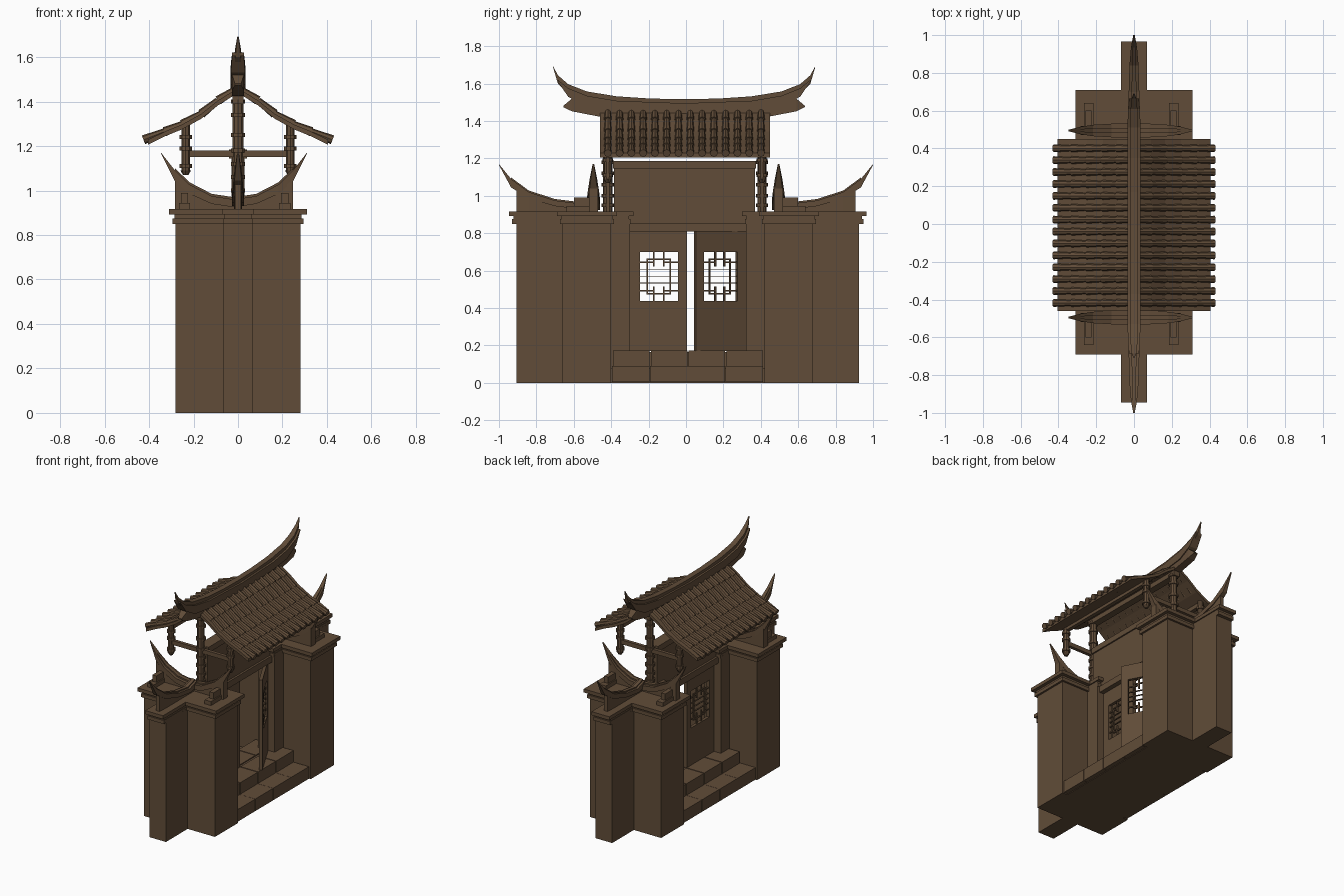
import bpy, bmesh, math
from mathutils import Matrix, Vector

cube = bpy.data.objects.get("Cube")
if cube:
    bpy.data.objects.remove(cube, do_unlink=True)

brown = bpy.data.materials.new("weathered_brown")
brown.use_nodes = True
color = (0.12, 0.073, 0.04, 1)
brown.diffuse_color = color
brown.node_tree.nodes["Principled BSDF"].inputs["Base Color"].default_value = color


def finish(name, bm, matrix=None):
    if matrix:
        bm.transform(matrix)
    bmesh.ops.recalc_face_normals(bm, faces=bm.faces)
    mesh = bpy.data.meshes.new(name)
    bm.to_mesh(mesh)
    bm.free()
    mesh.materials.append(brown)
    obj = bpy.data.objects.new(name, mesh)
    bpy.context.collection.objects.link(obj)
    return obj


def boxes(name, items, matrix=None):
    """One object from boxes given as (x0, x1, y0, y1, z0, z1)."""
    bm = bmesh.new()
    for x0, x1, y0, y1, z0, z1 in items:
        m = Matrix.Translation(((x0 + x1) / 2, (y0 + y1) / 2, (z0 + z1) / 2))
        bmesh.ops.create_cube(bm, size=1, matrix=m @ Matrix.Diagonal((x1 - x0, y1 - y0, z1 - z0, 1)))
    return finish(name, bm, matrix)


def loft(name, stations, matrix=None):
    """Square-section beam along y from stations (y, top, bottom, half_width)."""
    bm = bmesh.new()
    rings = [[bm.verts.new(p) for p in ((-w, y, b), (w, y, b), (w, y, t), (-w, y, t))]
             for y, t, b, w in stations]
    for a, c in zip(rings, rings[1:]):
        for i in range(4):
            j = (i + 1) % 4
            bm.faces.new((a[i], a[j], c[j], c[i]))
    bm.faces.new(rings[0])
    bm.faces.new(rings[-1])
    return finish(name, bm, matrix)


def mirrored(half):
    """Stations listed from the tip inward, copied to the other end."""
    return half + [(-y, t, b, w) for y, t, b, w in reversed(half) if y]


def rod(bm, a, b, r1, r2, sides=8):
    a, b = Vector(a), Vector(b)
    m = Matrix.Translation((a + b) / 2) @ (b - a).to_track_quat('Z', 'Y').to_matrix().to_4x4()
    bmesh.ops.create_cone(bm, cap_ends=True, segments=sides, radius1=r1, radius2=r2,
                          depth=(b - a).length, matrix=m)


def post(name, x, y, z0, z1, r, rings):
    bm = bmesh.new()
    rod(bm, (x, y, z0), (x, y, z1), r, r, 10)
    for z in rings:
        rod(bm, (x, y, z - 0.009), (x, y, z + 0.009), r + 0.008, r + 0.008, 10)
    return finish(name, bm)


# Cross-shaped wall pillars with stepped caps and upswept crests
arm = [(-1.0, 1.17, 1.165, 0.004), (-0.935, 1.09, 1.045, 0.016), (-0.84, 1.02, 0.985, 0.024),
       (-0.70, 0.975, 0.945, 0.028), (-0.58, 0.96, 0.93, 0.028), (-0.50, 0.985, 0.94, 0.026)]
cross = [(-0.328, 1.17, 1.165, 0.004), (-0.265, 1.09, 1.04, 0.02), (-0.20, 1.027, 0.985, 0.03),
         (-0.10, 0.975, 0.94, 0.036), (0, 0.96, 0.925, 0.036)]
for side, label in ((-1, "front"), (1, "back")):
    def span(near, far, c=0.01):
        return tuple(sorted((c + side * near, c + side * far)))

    boxes(label + "_pillar", [(-0.065, 0.065, *span(0.31, 0.915), 0, 0.86),
                              (-0.28, 0.28, *span(0.41, 0.67), 0, 0.86)])
    cap = []
    for z0, z1, out in ((0.85, 0.875, 0.014), (0.875, 0.892, 0.006), (0.892, 0.917, 0.03)):
        cap += [(-0.06 - out / 3, 0.06 + out / 3, *span(0.32 - out, 0.925 + out), z0, z1),
                (-0.28 - out, 0.28 + out, *span(0.41 - out, 0.67 + out), z0, z1)]
    boxes(label + "_pillar_cap", cap)

    # Crest running outward over the wall, on its curved support
    turn = Matrix.Rotation(0 if side < 0 else math.pi, 4, 'Z')
    loft(label + "_outer_crest", arm, turn)
    loft(label + "_outer_crest_ridge", [(y, t + 0.008, b, w * 0.45) for y, t, b, w in arm[1:]], turn)
    loft(label + "_outer_crest_wall", [(-0.905, 1.035, 0.91, 0.014)] +
         [(y, b + 0.01, 0.91, 0.018) for y, t, b, w in arm[2:]], turn)

    # Crest running across the pillar
    swing = Matrix.Translation((-0.018, side * 0.495, 0)) @ Matrix.Rotation(math.pi / 2, 4, 'Z')
    loft(label + "_cross_crest", mirrored(cross), swing)
    loft(label + "_cross_crest_ridge",
         mirrored([(y, t + 0.01, b, w * 0.4) for y, t, b, w in cross[1:]]), swing)
    loft(label + "_cross_crest_wall",
         mirrored([(y, b + 0.01, 0.91, 0.024) for y, t, b, w in cross[1:]]), swing)
    brackets = []
    for x in (-0.24, 0.21):
        brackets += [(x - 0.025, x + 0.025, *span(0.50, 0.64, 0), 0.91, 0.945),
                     (x - 0.016, x + 0.016, *span(0.50, 0.60, 0), 0.945, 0.99)]
    boxes(label + "_cap_brackets", brackets)

    # Roof posts and tie beam at each gable
    py = side * 0.412 - 0.006
    post(label + "_king_post", 0, py, 0.91, 1.45, 0.025,
         (0.95, 1.0, 1.06, 1.12, 1.18, 1.25, 1.34, 1.4))
    for s in (-1, 1):
        post(label + "_hanging_post", s * 0.235, py, 1.085, 1.30, 0.021, (1.11, 1.19, 1.24))
        bm = bmesh.new()
        rod(bm, (s * 0.235, py, 1.07), (s * 0.235, py, 1.09), 0.012, 0.024)
        finish(label + "_post_drop", bm)
    boxes(label + "_tie_beam", [(-0.235, 0.235, py - 0.012, py + 0.012, 1.15, 1.18)])

# Stone steps on both sides, laid as blocks
stones = [(-0.24, 0.24, -0.40, 0.42, 0, 0.08), (-0.13, 0.13, -0.38, 0.40, 0.05, 0.165)]
for i in range(4):
    y = -0.395 + i * 0.202
    for s in (-1, 1):
        a, b, c = sorted((s * 0.272, s * 0.14)), sorted((s * 0.15, s * 0.01)), 0.2005
        stones += [(*a, y, y + c, 0.004, 0.09), (*b, y + 0.005, y + c, 0.09, 0.172)]
boxes("steps", stones)

# Gateway wall, jambs and lintel
boxes("upper_wall", [(-0.03, 0.03, -0.385, 0.37, 0.85, 1.15), (-0.04, 0.04, -0.39, 0.375, 1.145, 1.185)])
boxes("door_frame", [(-0.045, 0.045, -0.305, 0.327, 0.81, 0.856),
                     (-0.04, 0.04, -0.33, -0.30, 0.16, 0.85), (-0.04, 0.04, 0.322, 0.35, 0.16, 0.85)])


# Door leaf hinged at its local origin, with an open lattice window
def leaf(name, y, angle):
    t, f, w = 0.011, 0.005, 0.31
    y0, y1, z0, z1 = 0.058, 0.262, 0.437, 0.70
    parts = [(-t, t, 0, y0, 0.17, 0.812), (-t, t, y1, w, 0.17, 0.812),
             (-t, t, y0, y1, 0.17, z0), (-t, t, y0, y1, z1, 0.812)]

    def bar(a, b, c, d, h=0.004):
        parts.append((-f, f, a - h, b + h, c - h, d + h))
    i, q = 0.04, 0.075
    for u in (y0 + i, y1 - i):
        bar(u, u, z0 + i, z1 - i)
    for v in (z0 + i, z1 - i):
        bar(y0 + i, y1 - i, v, v)
    for v in (0.535, 0.57, 0.605):
        bar(y0, y1, v, v, 0.0025)
    for edge, d in ((y0, 1), (y1, -1)):
        for rim, e in ((z0, 1), (z1, -1)):
            u, v = edge + d * q, rim + e * q
            bar(u, u, min(rim, v), max(rim, v))
            bar(min(edge, u), max(edge, u), rim + e * 0.055, rim + e * 0.055)
    m = Matrix.Translation((0, y, 0)) @ Matrix.Rotation(math.radians(angle), 4, 'Z')
    boxes(name, parts, m)


leaf("closed_door", -0.305, 0)
leaf("open_door", 0.322, 208)

# Roof: swept sheet with overlapping barrel tiles on both slopes
slope = [(0.01, 1.455), (0.09, 1.405), (0.165, 1.345), (0.25, 1.298), (0.33, 1.265), (0.425, 1.228)]
for s, label in ((-1, "right"), (1, "left")):
    bm = bmesh.new()
    top = [Vector((s * min(x, 0.405), -0.46, z)) for x, z in slope]
    under = [p - Vector((0, 0, 0.022)) for p in reversed(top)]
    face = bm.faces.new([bm.verts.new(p) for p in top + under])
    ext = bmesh.ops.extrude_face_region(bm, geom=[face])
    bmesh.ops.translate(bm, vec=(0, 0.91, 0),
                        verts=[v for v in ext["geom"] if isinstance(v, bmesh.types.BMVert)])
    finish(label + "_roof_sheet", bm)
    bm = bmesh.new()
    for i in range(14):
        y = -0.418 + i * 0.063
        for (x0, z0), (x1, z1) in zip(slope, slope[1:]):
            rod(bm, (s * x0, y, z0), (s * x1, y, z1), 0.015, 0.021)
    finish(label + "_roof_tiles", bm)
    boxes(label + "_purlin", [(s * 0.235 - 0.014, s * 0.235 + 0.014, -0.43, 0.42, 1.255, 1.285)])
boxes("ridge_purlin", [(-0.025, 0.025, -0.45, 0.44, 1.39, 1.44)])

# Boat-shaped main ridge in stacked layers
shift = Matrix.Translation((0, -0.01, 0))
loft("ridge_crest", mirrored([(-0.70, 1.692, 1.685, 0.003), (-0.675, 1.645, 1.60, 0.012),
                              (-0.62, 1.597, 1.545, 0.018), (-0.52, 1.558, 1.51, 0.02),
                              (-0.36, 1.532, 1.49, 0.02), (-0.18, 1.52, 1.48, 0.02),
                              (0, 1.517, 1.48, 0.02)]), shift)
loft("ridge_body", mirrored([(-0.675, 1.62, 1.61, 0.026), (-0.62, 1.575, 1.53, 0.032),
                             (-0.52, 1.535, 1.475, 0.034), (-0.36, 1.508, 1.455, 0.034),
                             (0, 1.495, 1.44, 0.034)]), shift)
loft("ridge_base", mirrored([(-0.645, 1.482, 1.474, 0.014), (-0.60, 1.52, 1.452, 0.026),
                             (-0.46, 1.49, 1.425, 0.028), (-0.30, 1.47, 1.43, 0.028),
                             (0, 1.46, 1.43, 0.028)]), shift)
